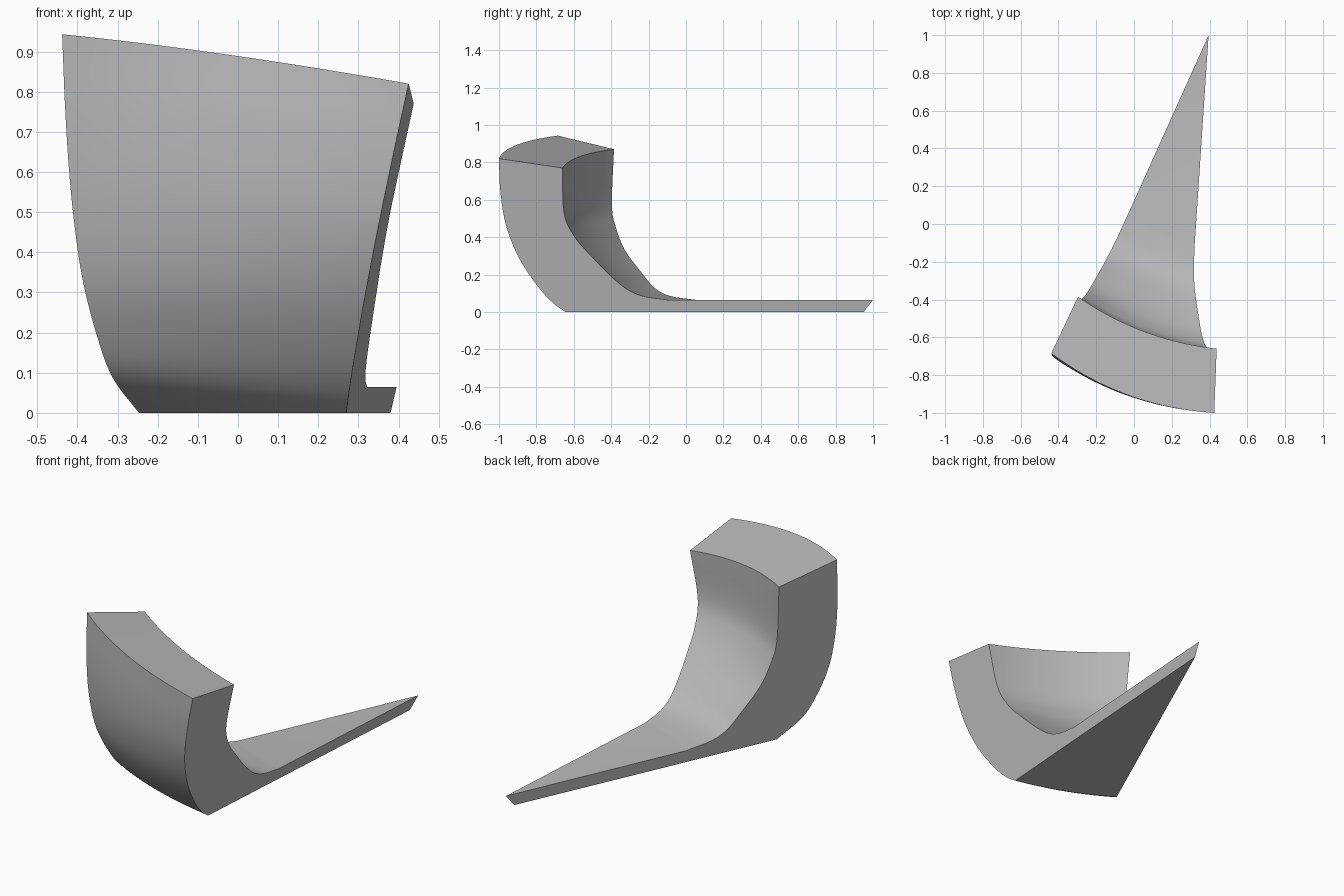
import bpy, bmesh, math
from mathutils import Vector

cube = bpy.data.objects.get("Cube")
if cube:
    bpy.data.objects.remove(cube, do_unlink=True)

# Plain grey material
grey = bpy.data.materials.new("plain grey")
grey.use_nodes = True
colour = (0.5, 0.5, 0.5, 1)
grey.diffuse_color = colour
grey.node_tree.nodes["Principled BSDF"].inputs["Base Color"].default_value = colour

# Wall profiles (y, z) on the two flat side planes
OUTER_R = [(-.645, 0), (-.71, .048), (-.79, .134), (-.893, .289),
           (-.963, .465), (-.993, .65), (-1, .82)]
OUTER_L = [(-.435, 0), (-.563, .087), (-.632, .194), (-.687, .344),
           (-.708, .53), (-.704, .731), (-.685, .943)]
INNER_R = [(-.66, .77), (-.652, .53), (-.594, .40), (-.507, .30),
           (-.41, .20), (-.32, .125), (-.23, .085), (-.1, .065)]
INNER_L = [(-.385, .87), (-.396, .572), (-.374, .45), (-.326, .33),
           (-.24, .214), (-.166, .128), (-.086, .086), (.05, .065)]
TIP_LOW, TIP_HIGH = Vector((.38, .95, 0)), Vector((.395, 1, .065))


def on_plane(y, z, slope, lean):
    return Vector((TIP_LOW.x + slope * (y - TIP_LOW.y) + lean * z, y, z))


def smooth_curve(points, steps=5):
    """Catmull-Rom curve through (y, z) points."""
    p = [Vector(q) for q in points]
    p = [2 * p[0] - p[1]] + p + [2 * p[-1] - p[-2]]
    out = []
    for i in range(1, len(p) - 2):
        a, b, c, d = p[i - 1:i + 3]
        for k in range(steps):
            t = k / steps
            out.append(0.5 * (2 * b + (c - a) * t + (2 * a - 5 * b + 4 * c - d) * t ** 2
                              + (3 * b - a - 3 * c + d) * t ** 3))
    return out + [p[-2]]


def side_loop(outer, inner, slope, lean):
    pts = [on_plane(y, z, slope, lean) for y, z in smooth_curve(outer) + smooth_curve(inner)]
    return pts + [TIP_HIGH, TIP_LOW]


right = side_loop(OUTER_R, INNER_R, .069, .219)
left = side_loop(OUTER_L, INNER_L, .4525, -.083)

# Sweep from the left plane to the right plane, bowed outwards like a bowl
SECTIONS = 24
bm = bmesh.new()
loops = []
for s in range(SECTIONS + 1):
    t = s / SECTIONS
    ring = []
    for a, b in zip(left, right):
        chord = b - a
        flat = Vector((chord.x, chord.y, 0))
        out = Vector((chord.y, -chord.x, 0))
        if out.length > 1e-6:
            out.normalize()
        bow = 4 * t * (1 - t)
        p = a + chord * t + out * (bow * flat.length_squared / (8 * 1.55))
        p.z += .014 * bow * max(0, (a.z + b.z) / 2 - .065)
        ring.append(bm.verts.new(p))
    loops.append(ring)

n = len(right)
for r0, r1 in zip(loops, loops[1:]):
    for i in range(n - 2):
        j = i + 1
        bm.faces.new((r0[i], r0[j], r1[j], r1[i]))
    bm.faces.new((r0[n - 1], r0[0], r1[0], r1[n - 1]))

# Flat side caps, then weld the shared tip
bm.faces.new(loops[0])
bm.faces.new(loops[-1])
bmesh.ops.remove_doubles(bm, verts=bm.verts[:], dist=1e-5)
bmesh.ops.recalc_face_normals(bm, faces=bm.faces[:])

mesh = bpy.data.meshes.new("bowl_wedge")
bm.to_mesh(mesh)
bm.free()
mesh.materials.append(grey)
wedge = bpy.data.objects.new("bowl_wedge", mesh)
bpy.context.collection.objects.link(wedge)

# Smooth the curved walls and keep the rim and side edges sharp
for o in bpy.context.selected_objects:
    o.select_set(False)
wedge.select_set(True)
bpy.context.view_layer.objects.active = wedge
bpy.ops.object.shade_smooth_by_angle(angle=math.radians(30))
